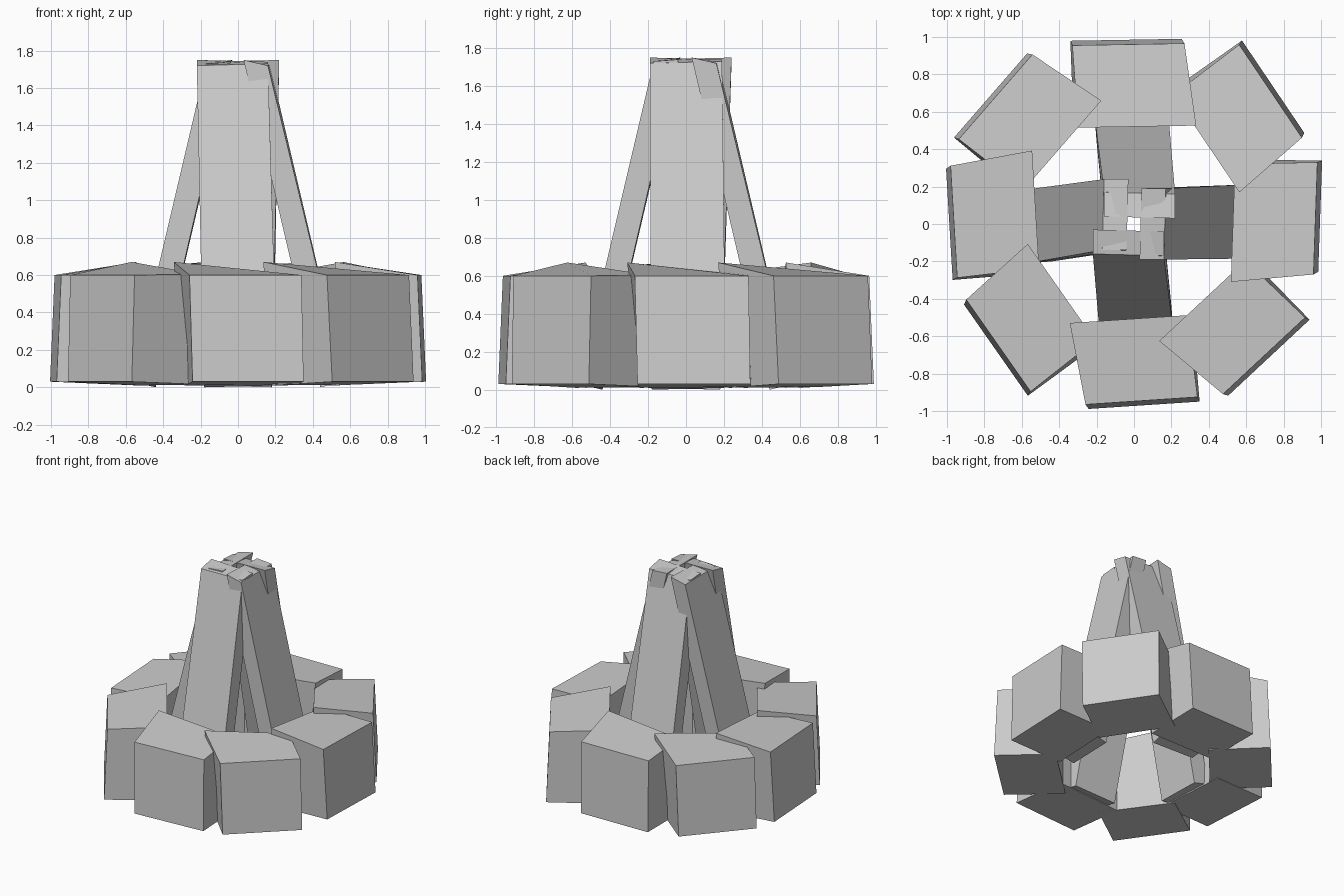
import bpy
from math import radians

# Order of corners: inner-, outer-, outer+, inner+ (radial, tangential, height)
FACES = [(3, 2, 1, 0), (4, 5, 6, 7), (0, 1, 5, 4),
         (1, 2, 6, 5), (2, 3, 7, 6), (3, 0, 4, 7)]


def block(name, bottom, top, x=0, y=0, angle=0):
    """Skewed eight-cornered block, turned about z and placed at x, y."""
    mesh = bpy.data.meshes.new(name)
    mesh.from_pydata(bottom + top, [], FACES)
    ob = bpy.data.objects.new(name, mesh)
    ob.location = (x, y, 0)
    ob.rotation_euler.z = radians(angle)
    bpy.context.collection.objects.link(ob)
    return ob


# Ring of rough stones: middle of the outer top edge and facing angle
stone_bottom = [(-0.44, -0.29, 0.01), (0.025, -0.285, 0.03),
                (0.025, 0.31, 0.03), (-0.44, 0.30, 0.015)]
stone_top = [(-0.44, -0.355, 0.67), (0, -0.30, 0.60),
             (0, 0.30, 0.60), (-0.44, 0.275, 0.605)]
stones = [(0.97, 0.03, -2), (0.73, 0.71, 34), (-0.03, 0.96, 91),
          (-0.74, 0.68, 139), (-0.963, 0.012, 183.4), (-0.725, -0.65, 215),
          (0.04, -0.945, -86.2), (0.695, -0.705, -47)]
for i, (x, y, a) in enumerate(stones):
    block(f"ring_stone_{i + 1}", stone_bottom, stone_top, x, y, a)

# Four leaning planks crossing at the top: facing angle, top edge offsets
planks = [("right", 0, -0.19, 0.19), ("back", 90, -0.22, 0.16),
          ("left", 180, -0.24, 0.14), ("front", 270, -0.22, 0.16)]
for side, a, lo, hi in planks:
    bottom = [(0.44, -0.18, 0.0), (0.57, -0.185, 0.03),
              (0.57, 0.21, 0.03), (0.44, 0.20, 0.01)]
    top = [(0.03, lo, 1.75), (0.16, lo, 1.72),
           (0.17, hi, 1.73), (0.04, hi, 1.74)]
    block(f"{side}_plank", bottom, top, angle=a)
